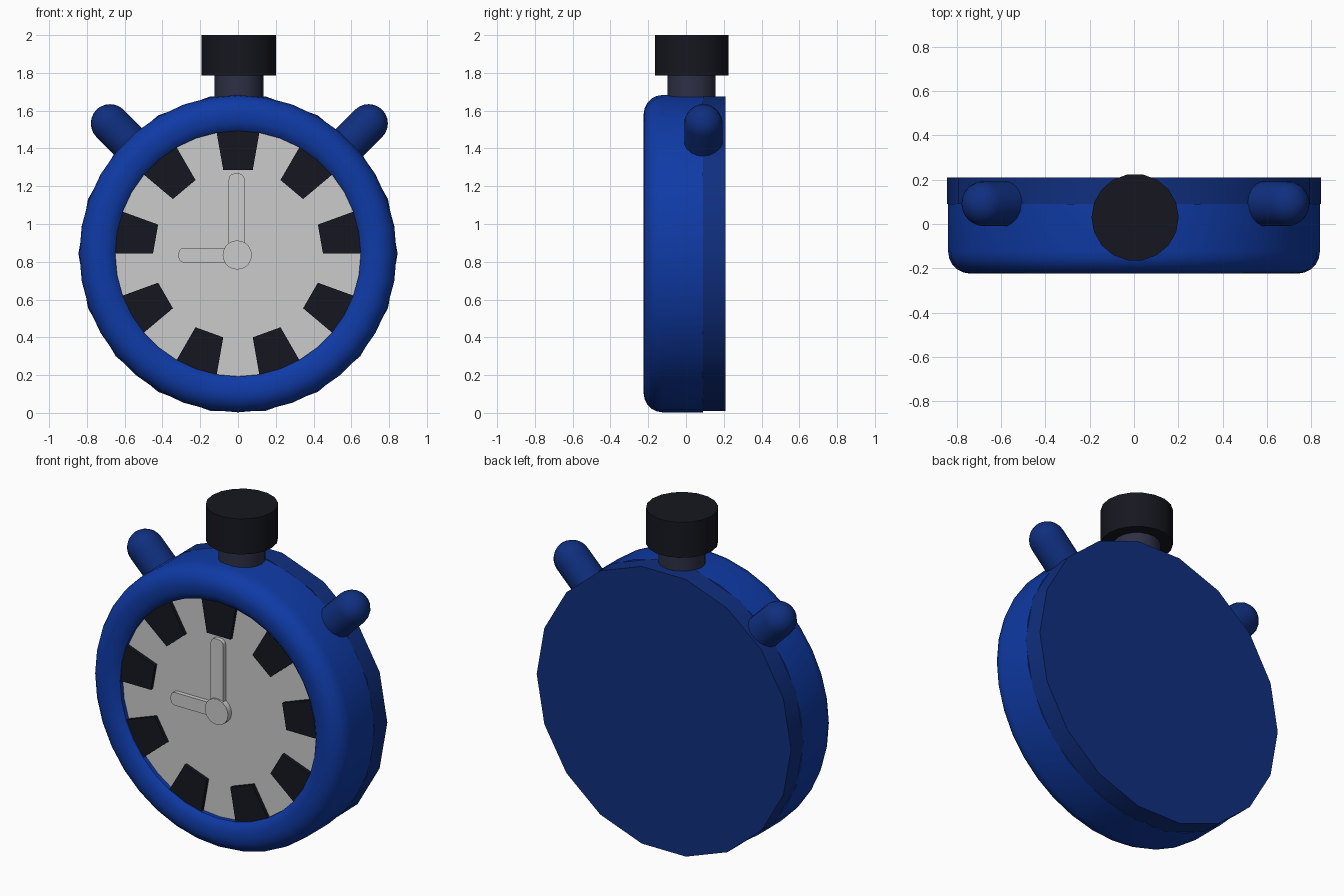
import bpy, bmesh
from math import sin, cos, pi, radians
from mathutils import Matrix, Vector

if "Cube" in bpy.data.objects:
    bpy.data.objects.remove(bpy.data.objects["Cube"])

ZC = 0.843  # height of the dial centre


def material(name, rgb):
    m = bpy.data.materials.new(name)
    m.diffuse_color = (*rgb, 1)
    m.use_nodes = True
    m.node_tree.nodes["Principled BSDF"].inputs["Base Color"].default_value = m.diffuse_color
    return m


BLUE = material("blue", (0.0048, 0.043, 0.38))
DARK_BLUE = material("dark_blue", (0.0048, 0.028, 0.21))
BLACK = material("black", (0.008, 0.0085, 0.014))
STEEL = material("dark_steel", (0.027, 0.029, 0.060))


def finish(name, bm, mat=None, smooth=True):
    bmesh.ops.remove_doubles(bm, verts=bm.verts, dist=1e-5)
    bmesh.ops.recalc_face_normals(bm, faces=bm.faces)
    me = bpy.data.meshes.new(name)
    bm.to_mesh(me)
    bm.free()
    ob = bpy.data.objects.new(name, me)
    bpy.context.collection.objects.link(ob)
    if mat:
        me.materials.append(mat)
    if smooth:
        bpy.ops.object.select_all(action='DESELECT')
        bpy.context.view_layer.objects.active = ob
        ob.select_set(True)
        bpy.ops.object.shade_smooth_by_angle(angle=radians(35))
    return ob


def lathe(name, profile, sides, matrix, mat=None, closed=False):
    """Spin (radius, height) points around local z, then place with matrix."""
    bm = bmesh.new()
    rings = [[bm.verts.new(matrix @ Vector((r * cos(2 * pi * i / sides), r * sin(2 * pi * i / sides), h)))
              for i in range(sides)] for r, h in profile]
    pairs = list(zip(rings, rings[1:]))
    if closed:
        pairs.append((rings[-1], rings[0]))
    else:
        bm.faces.new(rings[0])
        bm.faces.new(rings[-1])
    for a, b in pairs:
        for i in range(sides):
            j = (i + 1) % sides
            bm.faces.new((a[i], a[j], b[j], b[i]))
    return finish(name, bm, mat)


def plate(name, outline, y_front, y_back, mat=None):
    """Extrude an (x, z) outline, measured from the dial centre, along y."""
    bm = bmesh.new()
    f = bm.faces.new([bm.verts.new((x, y_front, ZC + z)) for x, z in outline])
    ext = bmesh.ops.extrude_face_region(bm, geom=[f], use_keep_orig=True)
    moved = [v for v in ext["geom"] if isinstance(v, bmesh.types.BMVert)]
    bmesh.ops.translate(bm, verts=moved, vec=(0, y_back - y_front, 0))
    return finish(name, bm, mat, smooth=False)


# local z points to the front (-y)
DIAL = Matrix.Translation((0, 0, ZC)) @ Matrix.Rotation(pi / 2, 4, 'X')

# rounded case ring and faceted back
arc = [(0.74 + 0.10 * cos(radians(a)), 0.124 + 0.10 * sin(radians(a))) for a in range(0, 91, 18)]
lathe("case_ring", [(0.65, -0.09), (0.84, -0.09)] + arc + [(0.70, 0.220), (0.67, 0.210), (0.65, 0.190)],
      36, DIAL, BLUE, closed=True)
lathe("case_back", [(0.845, -0.21), (0.845, -0.09)], 18, DIAL, DARK_BLUE)

# recessed dial
lathe("dial_face", [(0.655, 0.08), (0.655, 0.165)], 36, DIAL)

# nine wedge markers
for k in range(9):
    a, b = radians(80 + 40 * k), radians(100 + 40 * k)
    outline = [(r * cos(t), r * sin(t)) for r, t in ((0.66, a), (0.66, b), (0.45, b), (0.45, a))]
    plate(f"hour_marker_{k + 1}", outline, -0.185, -0.15, BLACK)


# hands with rounded corners
def hand(name, length, half, angle, offset):
    c = half * 0.75
    pts = [(0, -half), (0, half)]
    for sgn in (1, -1):
        for t in ((90, 60, 30, 0) if sgn > 0 else (0, -30, -60, -90)):
            pts.append((length - c + c * cos(radians(t)), sgn * (half - c) + c * sin(radians(t))))
    ca, sa = cos(angle), sin(angle)
    plate(name, [(x * ca - z * sa + offset[0], x * sa + z * ca + offset[1]) for x, z in pts],
          -0.190, -0.155)


hand("long_hand", 0.425, 0.042, pi / 2, (-0.007, 0))
hand("short_hand", 0.315, 0.039, pi, (0, -0.009))
lathe("hand_hub", [(0.077, 0.15), (0.077, 0.200)], 20, Matrix.Translation((-0.004, 0, -0.007)) @ DIAL)

# crown button on its stem
TOP = Matrix.Translation((0.005, 0.03, 0))
lathe("crown_stem", [(0.129, 1.60), (0.129, 1.80)], 18, TOP, STEEL)
lathe("crown_button", [(0.197, 1.787), (0.197, 2.0)], 18, TOP, BLACK)

# angled side buttons with domed tips
dome = [(0.102 * cos(radians(t)), 0.975 + 0.102 * sin(radians(t))) for t in range(0, 90, 15)]
for side, s, x in (("right", 1, 0.002), ("left", -1, 0.012)):
    m = Matrix.Translation((x, 0.092, ZC)) @ Matrix.Rotation(s * pi / 4, 4, 'Y')
    lathe(f"{side}_button", [(0.102, 0.72)] + dome + [(0.008, 1.077)], 18, m, DARK_BLUE)
